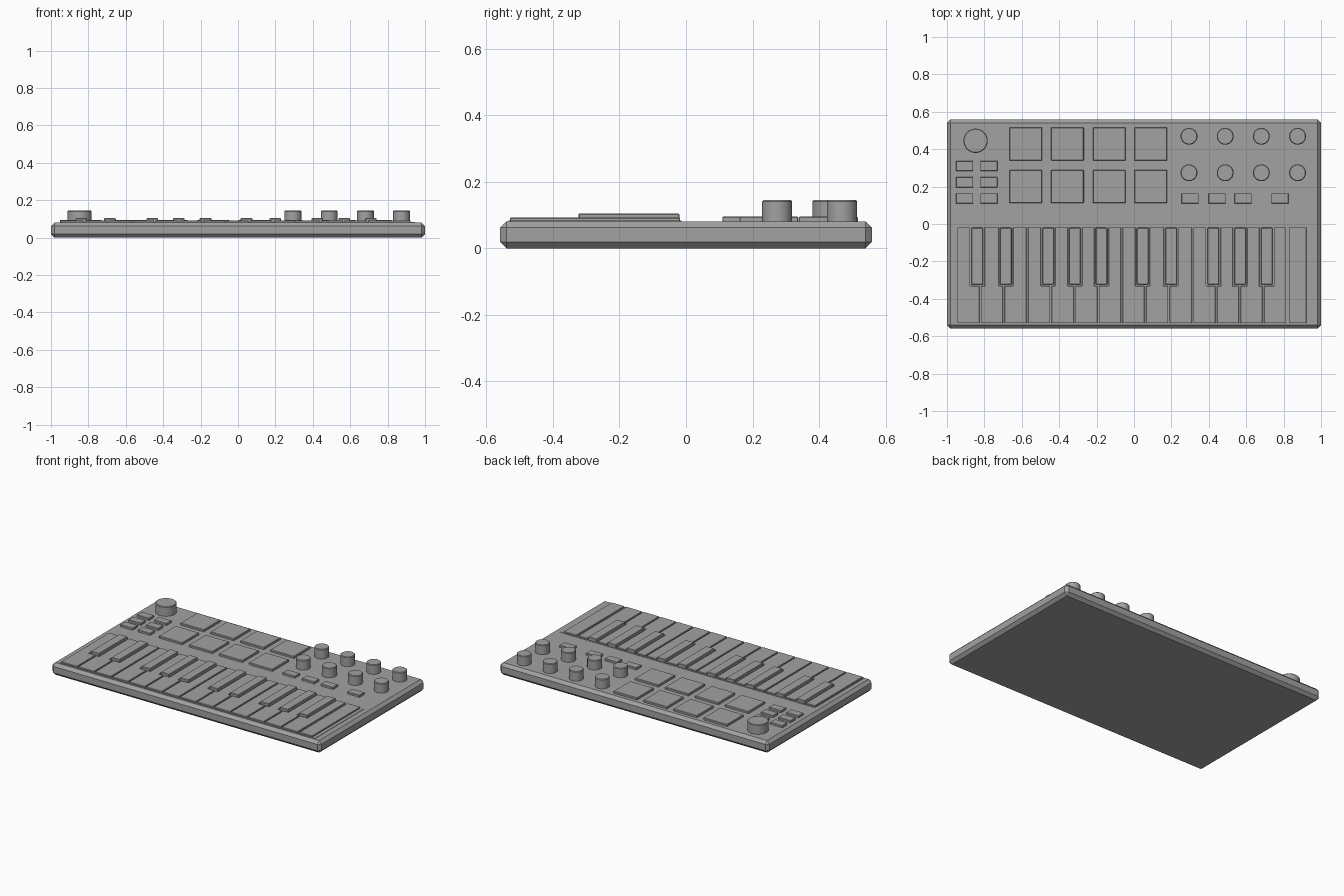
import bpy, bmesh, math

if "Cube" in bpy.data.objects:
    bpy.data.objects.remove(bpy.data.objects["Cube"])

grey = bpy.data.materials.new("mid_grey")
grey.use_nodes = True
COLOUR = (0.36, 0.36, 0.36, 1)
grey.diffuse_color = COLOUR
grey.node_tree.nodes["Principled BSDF"].inputs["Base Color"].default_value = COLOUR

TOP = 0.081  # deck height


def finish(name, bm, bevel=0.0, segments=1):
    mesh = bpy.data.meshes.new(name)
    bmesh.ops.recalc_face_normals(bm, faces=bm.faces)
    bm.to_mesh(mesh)
    bm.free()
    mesh.materials.append(grey)
    ob = bpy.data.objects.new(name, mesh)
    bpy.context.scene.collection.objects.link(ob)
    if bevel:
        mod = ob.modifiers.new("bevel", "BEVEL")
        mod.width = bevel
        mod.segments = segments
        mod.limit_method = "ANGLE"
    return ob


def prism(name, outline, z0, z1, bevel=0.0):
    """Extrude a flat outline from z0 up to z1."""
    bm = bmesh.new()
    face = bm.faces.new([bm.verts.new((x, y, z0)) for x, y in outline])
    new = bmesh.ops.extrude_face_region(bm, geom=[face])["geom"]
    bmesh.ops.translate(bm, vec=(0, 0, z1 - z0),
                        verts=[v for v in new if isinstance(v, bmesh.types.BMVert)])
    return finish(name, bm, bevel)


def block(name, x, y, w, d, z0, z1, bevel=0.0):
    a, b = w / 2, d / 2
    return prism(name, [(x - a, y - b), (x + a, y - b), (x + a, y + b), (x - a, y + b)],
                 z0, z1, bevel)


def knob(name, x, y, radius):
    bm = bmesh.new()
    bmesh.ops.create_cone(bm, cap_ends=True, segments=32, radius1=radius, radius2=radius,
                          depth=0.068)
    bmesh.ops.translate(bm, vec=(x, y, 0.111), verts=bm.verts)
    for f in bm.faces:
        f.smooth = abs(f.normal.z) < 0.5
    for e in bm.edges:
        e.smooth = not any(len(f.verts) > 4 for f in e.link_faces)
    finish(name, bm, 0.004)


# Body
block("body", 0, 0, 2, 1.118, 0, TOP, 0.019)

# Keyboard
BACK, FRONT, NOTCH = -0.018, -0.53, -0.332
LEFT, STEP, GAP = -0.949, 0.1262, 0.004
block("key_bed", -0.002, (BACK + FRONT) / 2, 1.894, BACK - FRONT + 0.008, TOP - 0.01, TOP + 0.002)

# offset of each black key from the boundary between its two white keys
black = {1: -0.015, 2: 0.012, 4: -0.015, 5: 0.002, 6: 0.018}
centres = {n: LEFT + n * STEP + black[n % 7] for n in range(1, 14) if n % 7 in black}

for n in range(14):
    x0, x1 = LEFT + n * STEP + GAP, LEFT + (n + 1) * STEP - GAP
    b0 = centres[n] + 0.038 if n in centres else x0
    b1 = centres[n + 1] - 0.038 if n + 1 in centres else x1
    outline = [(x0, FRONT), (x1, FRONT)]
    outline += [(x1, NOTCH), (b1, NOTCH)] if n + 1 in centres else []
    outline += [(b1, BACK), (b0, BACK)]
    outline += [(b0, NOTCH), (x0, NOTCH)] if n in centres else []
    prism(f"white_key_{n + 1}", outline, TOP - 0.005, 0.092, 0.002)
block("white_key_15", 0.875, (BACK + FRONT) / 2, 0.094, BACK - FRONT, TOP - 0.005, 0.092, 0.002)

for i, x in enumerate(centres.values()):
    block(f"black_key_{i + 1}", x, -0.172, 0.062, 0.304, TOP - 0.005, 0.104, 0.003)

# Drum pads
for row, y in enumerate((0.428, 0.2)):
    for col in range(4):
        block(f"pad_{row + 1}_{col + 1}", -0.579 + col * 0.223, y, 0.175, 0.178,
              TOP - 0.005, 0.095, 0.003)

# Small buttons
for row, y in enumerate((0.31, 0.223, 0.137)):
    for col, x in enumerate((-0.906, -0.776)):
        block(f"left_pad_button_{row + 1}_{col + 1}", x, y, 0.092, 0.054, TOP - 0.005, 0.095, 0.002)
for i, x in enumerate((0.3, 0.444, 0.583, 0.78)):
    block(f"knob_button_{i + 1}", x, 0.137, 0.092, 0.054, TOP - 0.005, 0.095, 0.002)

# Knobs
knob("joystick_knob", -0.847, 0.445, 0.065)
for row, y in enumerate((0.469, 0.274)):
    for col in range(4):
        knob(f"dial_{row + 1}_{col + 1}", 0.294 + col * 0.1935, y, 0.045)
